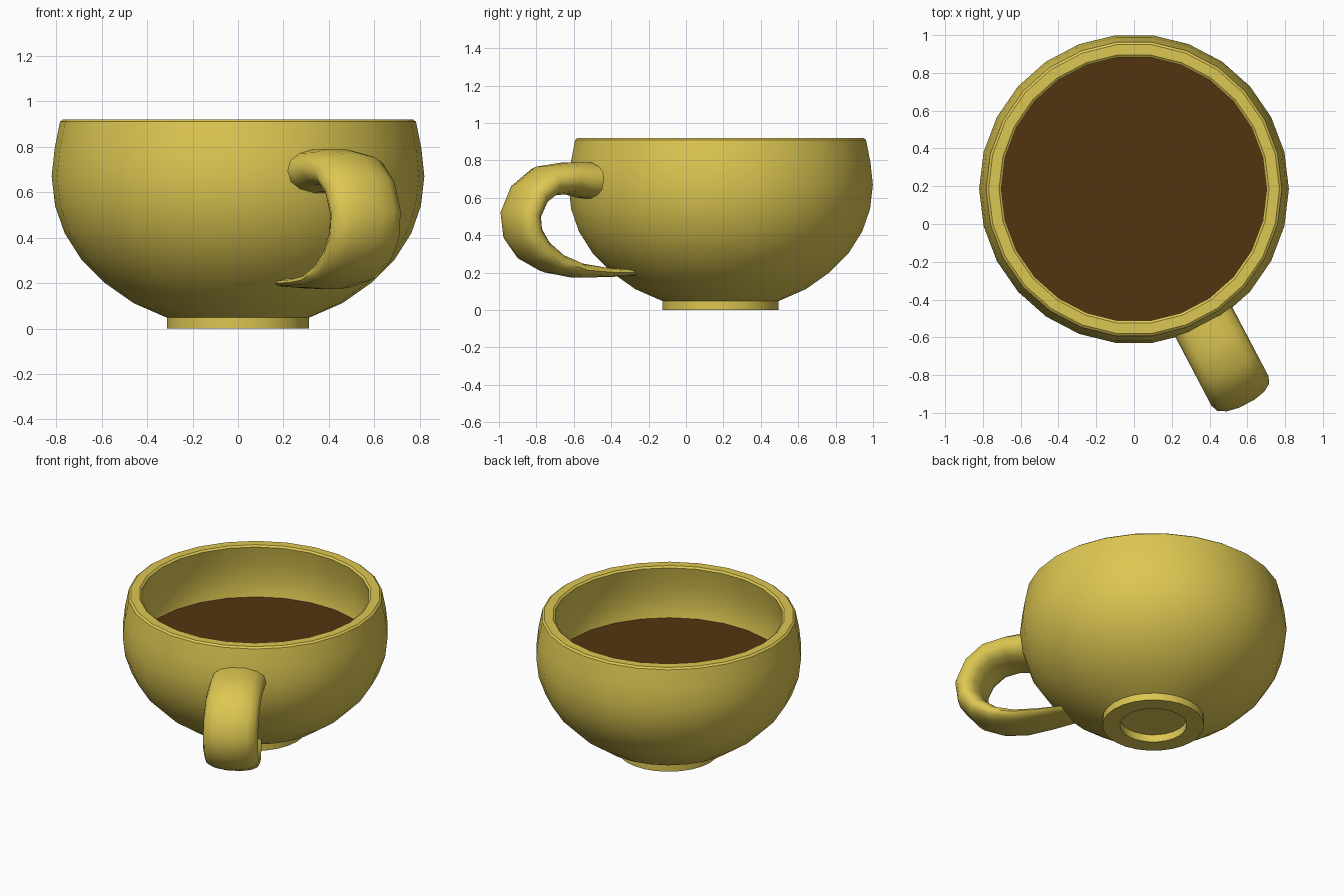
import bpy, bmesh, math
from mathutils import Vector

if "Cube" in bpy.data.objects:
    bpy.data.objects.remove(bpy.data.objects["Cube"])

SIDES = 26
CENTRE_Y = 0.185
HANDLE_ANGLE = math.radians(-62.3)


def material(name, colour):
    m = bpy.data.materials.new(name)
    m.diffuse_color = (*colour, 1)
    m.use_nodes = True
    m.node_tree.nodes["Principled BSDF"].inputs["Base Color"].default_value = m.diffuse_color
    return m


glaze = material("yellow glaze", (0.72, 0.57, 0.084))
brown = material("dark coffee", (0.085, 0.034, 0.005))


def finish(bm, name, mat, angle=35):
    bmesh.ops.recalc_face_normals(bm, faces=bm.faces)
    me = bpy.data.meshes.new(name)
    bm.to_mesh(me)
    bm.free()
    ob = bpy.data.objects.new(name, me)
    bpy.context.collection.objects.link(ob)
    me.materials.append(mat)
    bpy.ops.object.select_all(action='DESELECT')
    ob.select_set(True)
    bpy.context.view_layer.objects.active = ob
    bpy.ops.object.shade_smooth_by_angle(angle=math.radians(angle))
    return ob


def skin(rings):
    """Join rings of points into a tube with capped ends."""
    bm = bmesh.new()
    rows = [[bm.verts.new(p) for p in r] for r in rings]
    n = len(rows[0])
    for a, b in zip(rows, rows[1:]):
        for i in range(n):
            j = (i + 1) % n
            bm.faces.new((a[i], a[j], b[j], b[i]))
    bm.faces.new(rows[0])
    bm.faces.new(rows[-1])
    return bm


def lathe(profile):
    return skin([[(r * math.cos(2 * math.pi * i / SIDES),
                   CENTRE_Y + r * math.sin(2 * math.pi * i / SIDES), z)
                  for i in range(SIDES)] for r, z in profile])


# Cup: recessed foot, round outer wall, lip and inner wall
cup = [(0.205, 0.05), (0.205, 0), (0.313, 0), (0.313, 0.048),
       (0.46, 0.112), (0.585, 0.20), (0.69, 0.305), (0.763, 0.42),
       (0.805, 0.54), (0.82, 0.67), (0.807, 0.79), (0.783, 0.91),
       (0.77, 0.92), (0.715, 0.92), (0.702, 0.91), (0.728, 0.79),
       (0.74, 0.67), (0.728, 0.56), (0.69, 0.445), (0.615, 0.335),
       (0.50, 0.23), (0.35, 0.15), (0.15, 0.11)]
finish(lathe(cup), "cup_body", glaze)

# Coffee surface
finish(lathe([(0.70, 0.53), (0.733, 0.56)]), "coffee", brown)

# Handle: distance from cup axis, height, half width, half thickness
path = [(0.76, 0.69, 0.17, 0.10), (0.84, 0.695, 0.17, 0.096),
        (0.93, 0.705, 0.17, 0.086), (1.06, 0.69, 0.17, 0.084),
        (1.155, 0.62, 0.17, 0.082), (1.207, 0.51, 0.17, 0.08),
        (1.195, 0.41, 0.17, 0.077), (1.13, 0.32, 0.168, 0.07),
        (1.02, 0.252, 0.16, 0.056), (0.88, 0.213, 0.148, 0.04),
        (0.72, 0.202, 0.13, 0.027), (0.54, 0.20, 0.11, 0.018)]
out = Vector((math.cos(HANDLE_ANGLE), math.sin(HANDLE_ANGLE), 0))
up = Vector((0, 0, 1))
side = up.cross(out)
pts = [Vector((0, CENTRE_Y, 0)) + out * s + up * z for s, z, w, t in path]


def rounded(v):
    return math.copysign(abs(v) ** 0.88, v)


rings = []
for k, (s, z, w, t) in enumerate(path):
    tangent = (pts[min(k + 1, len(pts) - 1)] - pts[max(k - 1, 0)]).normalized()
    if k in (0, len(path) - 1):
        tangent = out if k == 0 else -out
    normal = tangent.cross(side)
    rings.append([pts[k] + side * w * rounded(math.cos(a)) + normal * t * rounded(math.sin(a))
                  for a in (2 * math.pi * i / 14 for i in range(14))])
finish(skin(rings), "handle", glaze, 60)
